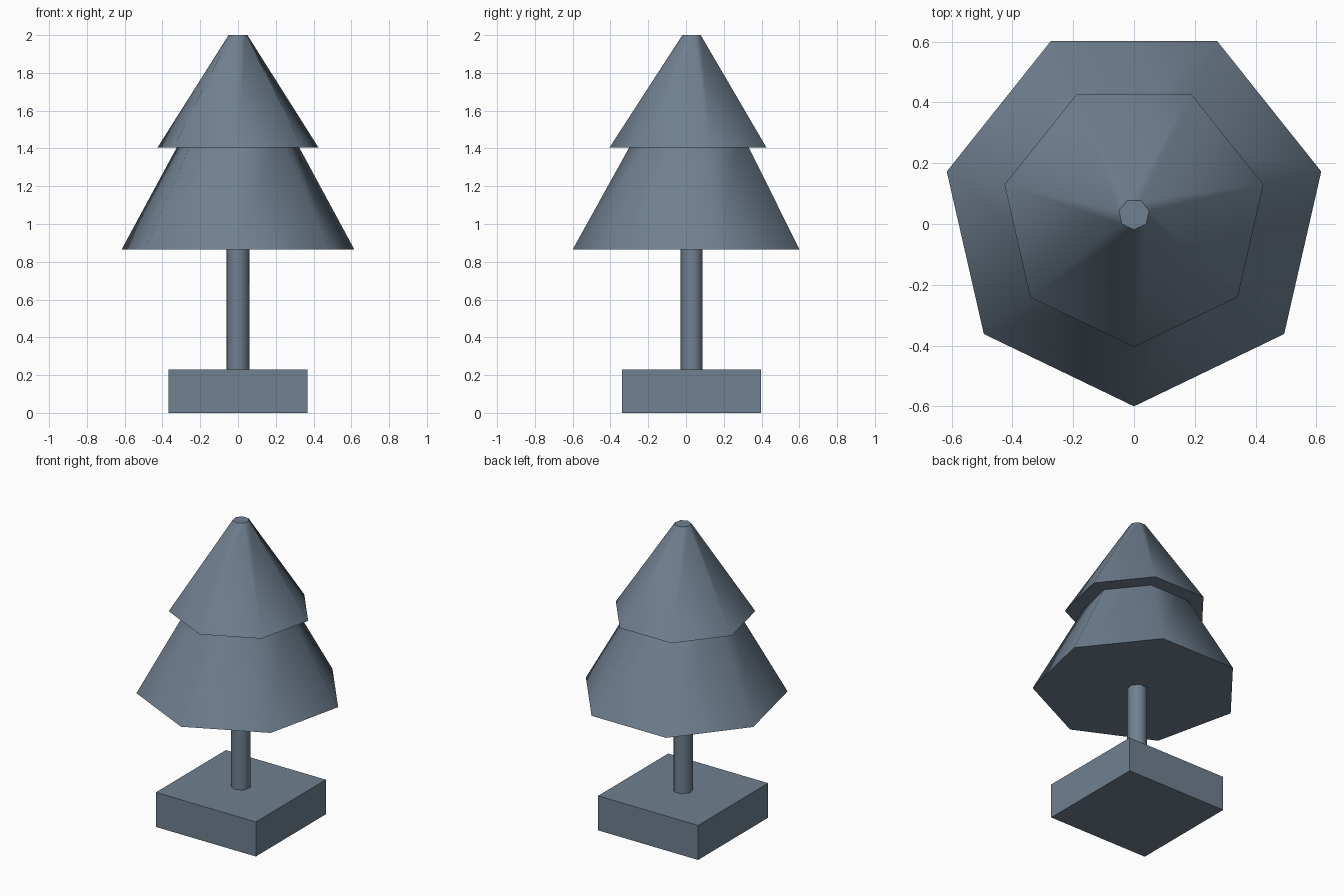
import bpy, bmesh, math

if "Cube" in bpy.data.objects:
    bpy.data.objects.remove(bpy.data.objects["Cube"])

CY = 0.032   # tree axis sits slightly behind the origin
SIDES = 7

mat = bpy.data.materials.new("slate grey")
mat.diffuse_color = (0.162, 0.216, 0.279, 1)
mat.use_nodes = True
mat.node_tree.nodes["Principled BSDF"].inputs["Base Color"].default_value = mat.diffuse_color


def finish(name, bm):
    bmesh.ops.recalc_face_normals(bm, faces=bm.faces)
    me = bpy.data.meshes.new(name)
    bm.to_mesh(me)
    bm.free()
    me.materials.append(mat)
    ob = bpy.data.objects.new(name, me)
    bpy.context.collection.objects.link(ob)
    return ob


def frustum(name, r0, r1, z0, z1):
    """Closed seven-sided frustum, one corner to the front, smooth sides, sharp rims."""
    bm = bmesh.new()
    rings = []
    for r, z in ((r0, z0), (r1, z1)):
        ring = []
        for i in range(SIDES):
            a = -math.pi / 2 + 2 * math.pi * i / SIDES
            ring.append(bm.verts.new((r * math.cos(a), CY + r * math.sin(a), z)))
        rings.append(ring)
    low, high = rings
    caps = [bm.faces.new(low[::-1]), bm.faces.new(high)]
    for i in range(SIDES):
        j = (i + 1) % SIDES
        bm.faces.new((low[i], low[j], high[j], high[i])).smooth = True
    for cap in caps:
        for e in cap.edges:
            e.smooth = False
    return finish(name, bm)


# square base block
bm = bmesh.new()
bmesh.ops.create_cube(bm, size=1)
bmesh.ops.scale(bm, vec=(0.736, 0.736, 0.23), verts=bm.verts)
bmesh.ops.translate(bm, vec=(0, 0.03, 0.115), verts=bm.verts)
finish("base_block", bm)

# trunk and two tiers of foliage
frustum("trunk", 0.062, 0.062, 0.228, 0.87)
frustum("lower_foliage", 0.632, 0.28, 0.865, 1.50)
frustum("upper_foliage", 0.437, 0.051, 1.405, 2.0)
